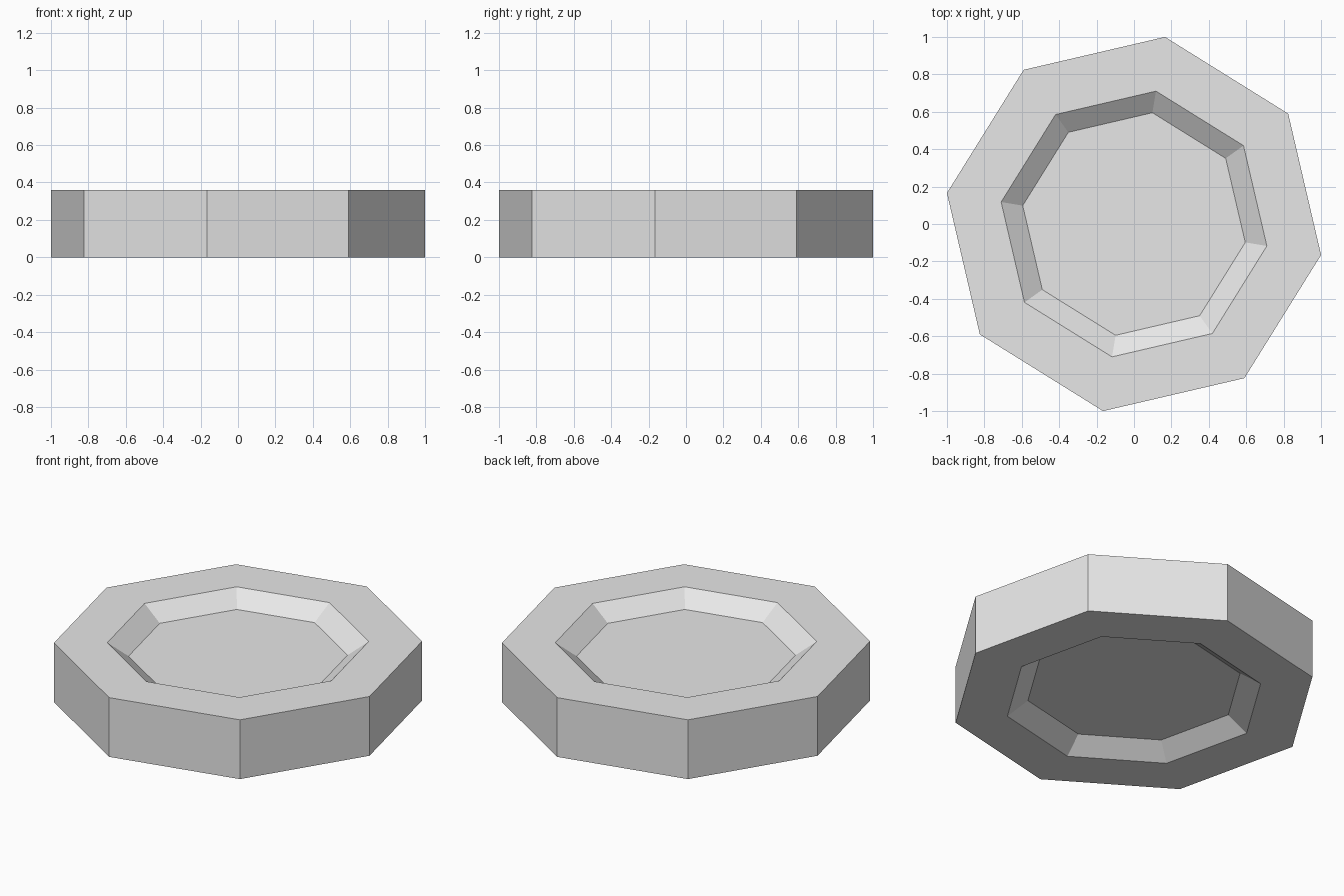
import bpy
import bmesh
import math

cube = bpy.data.objects.get("Cube")
if cube:
    bpy.data.objects.remove(cube, do_unlink=True)

SIDES = 8
TURN = math.radians(-9.4)
HEIGHT = 0.36
RECESS = 0.083
OUTER, RIM, FLOOR = 1.0137, 0.72, 0.603

# Plain grey material
grey = bpy.data.materials.new("light_grey")
grey.use_nodes = True
colour = (0.8, 0.8, 0.8, 1)
grey.diffuse_color = colour
grey.node_tree.nodes["Principled BSDF"].inputs["Base Color"].default_value = colour

bm = bmesh.new()


def ring(radius, z):
    step = math.tau / SIDES
    return [bm.verts.new((radius * math.cos(TURN + i * step),
                          radius * math.sin(TURN + i * step), z))
            for i in range(SIDES)]


# Octagonal disc with a sloped recess in the top and in the underside
rings = [ring(r, z) for r, z in (
    (FLOOR, RECESS), (RIM, 0), (OUTER, 0),
    (OUTER, HEIGHT), (RIM, HEIGHT), (FLOOR, HEIGHT - RECESS))]
for low, high in zip(rings, rings[1:]):
    for i in range(SIDES):
        j = (i + 1) % SIDES
        bm.faces.new((low[i], low[j], high[j], high[i]))

# Recess floors
bm.faces.new(rings[0][::-1])
bm.faces.new(rings[-1])
bmesh.ops.recalc_face_normals(bm, faces=bm.faces)

mesh = bpy.data.meshes.new("octagonal_disc")
bm.to_mesh(mesh)
bm.free()
mesh.materials.append(grey)
disc = bpy.data.objects.new("octagonal_disc", mesh)
bpy.context.collection.objects.link(disc)
